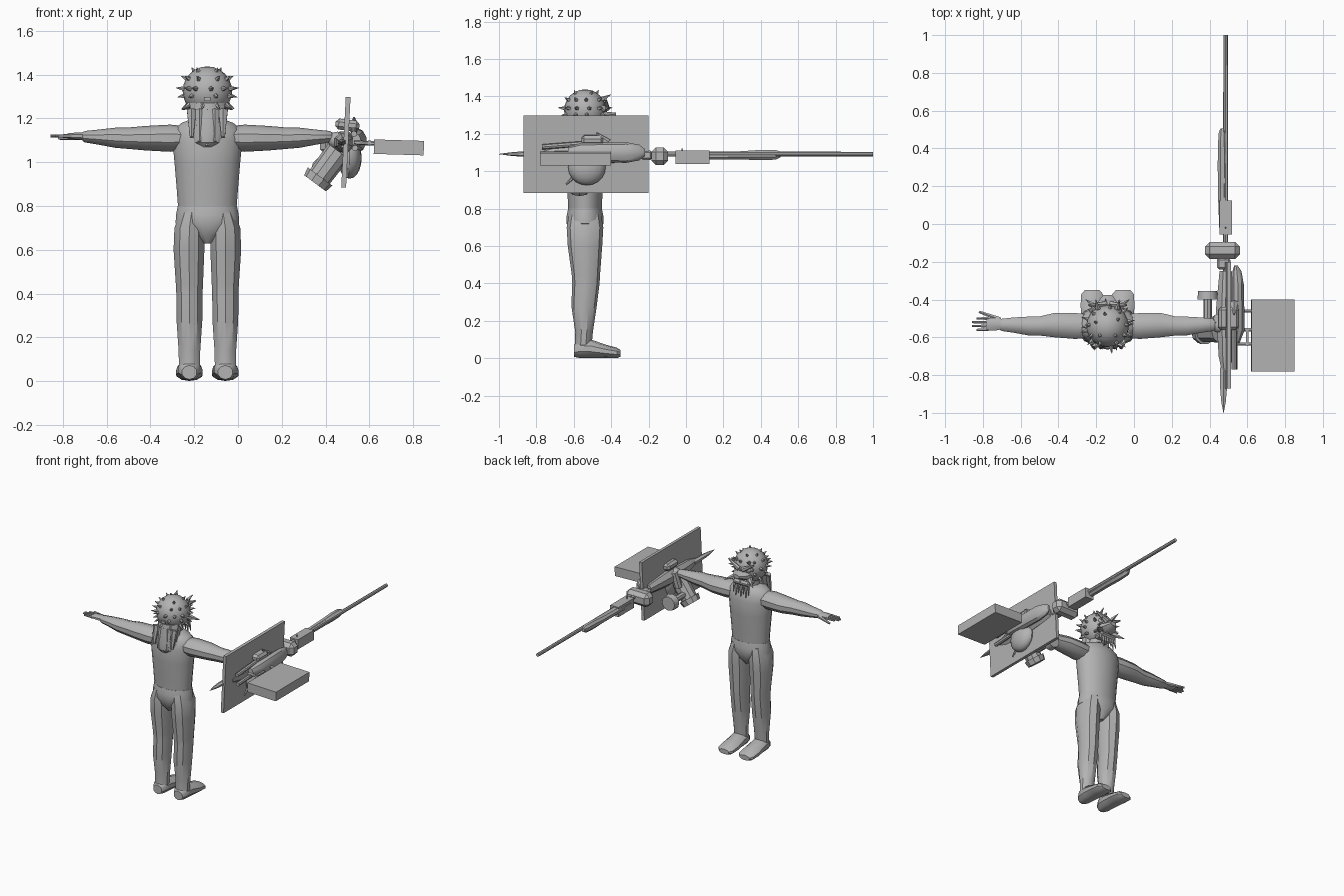
import bpy, bmesh, math, random
from mathutils import Vector

random.seed(4)
cube = bpy.data.objects.get("Cube")
if cube:
    bpy.data.objects.remove(cube, do_unlink=True)

grey = bpy.data.materials.new("plain grey")
grey.use_nodes = True
grey.diffuse_color = (.45, .45, .45, 1)
grey.node_tree.nodes["Principled BSDF"].inputs["Base Color"].default_value = grey.diffuse_color

CX, CY = -.14, -.54   # middle of the body


def finish(name, bm, angle=35):
    bmesh.ops.recalc_face_normals(bm, faces=bm.faces)
    mesh = bpy.data.meshes.new(name)
    bm.to_mesh(mesh)
    bm.free()
    mesh.materials.append(grey)
    ob = bpy.data.objects.new(name, mesh)
    bpy.context.collection.objects.link(ob)
    bpy.ops.object.select_all(action="DESELECT")
    ob.select_set(True)
    bpy.context.view_layer.objects.active = ob
    bpy.ops.object.shade_smooth_by_angle(angle=math.radians(angle))
    return ob


def loft(name, sections, axis="z", sides=12):
    """Skin elliptical rings: (position on axis, centre a, centre b, radius a, radius b)."""
    bm = bmesh.new()
    place = {"x": lambda t, a, b: (t, a, b),
             "y": lambda t, a, b: (a, t, b),
             "z": lambda t, a, b: (a, b, t)}[axis]
    rings = []
    for t, a, b, ra, rb in sections:
        turns = [math.tau * (i + .5) / sides for i in range(sides)]
        rings.append([bm.verts.new(place(t, a + ra * math.cos(u), b + rb * math.sin(u)))
                      for u in turns])
    for low, high in zip(rings, rings[1:]):
        for i in range(sides):
            j = (i + 1) % sides
            bm.faces.new((low[i], low[j], high[j], high[i]))
    bm.faces.new(rings[0])
    bm.faces.new(rings[-1])
    return finish(name, bm)


def tube(name, start, end, r1, r2=None, sides=8):
    """Straight tapered tube between two points."""
    start, end = Vector(start), Vector(end)
    along = end - start
    bm = bmesh.new()
    bmesh.ops.create_cone(bm, cap_ends=True, segments=sides, radius1=r1,
                          radius2=r1 if r2 is None else r2, depth=along.length)
    ob = finish(name, bm)
    ob.rotation_euler = along.to_track_quat("Z", "Y").to_euler()
    ob.location = (start + end) / 2
    return ob


def box(name, centre, size, tilt=0, bevel=0):
    bm = bmesh.new()
    bmesh.ops.create_cube(bm, size=1)
    bmesh.ops.scale(bm, vec=size, verts=bm.verts)
    if bevel:
        bmesh.ops.bevel(bm, geom=bm.edges[:], offset=bevel, segments=1, affect="EDGES")
    ob = finish(name, bm, 20)
    ob.location = centre
    ob.rotation_euler.y = tilt
    return ob


def ball(name, centre, size, sides=16):
    bm = bmesh.new()
    bmesh.ops.create_uvsphere(bm, u_segments=sides, v_segments=sides // 2 + 2, radius=1)
    bmesh.ops.scale(bm, vec=size, verts=bm.verts)
    ob = finish(name, bm)
    ob.location = centre
    return ob


# Torso, hips and neck
loft("torso", [(z, CX, CY, rx, ry) for z, rx, ry in (
    (.79, .135, .09), (.88, .142, .095), (1, .152, .105), (1.1, .162, .108),
    (1.15, .155, .095), (1.18, .12, .08), (1.2, .065, .06))], sides=20)
loft("hips", [(z, CX, CY, rx, ry) for z, rx, ry in (
    (.63, .02, .055), (.67, .08, .085), (.72, .148, .1), (.76, .146, .1),
    (.8, .138, .092))], sides=16)
loft("neck", [(1.17, CX, CY, .065, .06), (1.27, CX, CY, .06, .06)])

# Legs, feet and arms, mirrored about the body
for side, word in ((1, "left"), (-1, "right")):
    x = CX + side * .082
    loft(word + "_leg", [(z, x + side * dx, y, rx, ry) for z, dx, y, rx, ry in (
        (.06, 0, -.55, .05, .045), (.14, 0, -.545, .052, .047),
        (.28, 0, -.545, .062, .068), (.4, 0, -.535, .063, .073),
        (.44, 0, -.535, .065, .075), (.6, .002, -.54, .074, .092),
        (.7, 0, -.54, .072, .098), (.77, -.01, -.54, .055, .085))], sides=10)
    loft(word + "_foot", [(y, x, z, rx, rz) for y, z, rx, rz in (
        (-.6, .04, .035, .032), (-.57, .052, .052, .05), (-.51, .051, .058, .05),
        (-.43, .037, .064, .036), (-.37, .029, .06, .028), (-.35, .026, .04, .018))],
        "y", 10)
    loft(word + "_arm", [(CX + side * d, CY + dy, z, ry, rz) for d, dy, z, ry, rz in (
        (.1, 0, 1.11, .065, .055), (.17, 0, 1.11, .072, .062), (.28, .005, 1.11, .068, .056),
        (.36, 0, 1.11, .053, .049), (.42, 0, 1.112, .052, .046), (.5, .005, 1.115, .042, .034),
        (.56, .006, 1.117, .034, .026), (.57, .006, 1.117, .027, .02))], "x", 10)

# Open hand on the right, closed hand on the left
loft("right_palm", [(x, -.53, z, ry, rz) for x, z, ry, rz in (
    (-.69, 1.118, .028, .02), (-.73, 1.12, .036, .018), (-.78, 1.12, .036, .013))], "x", 8)
for i in range(4):
    y = -.56 + i * .02
    tip = -.835 - .022 * (i in (1, 2))
    tube("right_finger", (-.77, y, 1.12), (tip, y, 1.12), .009, .006, 6)
tube("right_thumb", (-.71, -.505, 1.115), (-.82, -.465, 1.11), .014, .007, 6)
ball("left_fist", (.455, -.535, 1.1), (.045, .045, .04), 10)

# Head with spiked skull
head = Vector((CX, CY, 1.325))
ball("head", head, (.113, .112, .113), 20)
for level, count, reach in ((-.55, 9, .15), (-.2, 8, .14), (.1, 12, .148),
                            (.5, 9, .138), (.82, 5, .132)):
    for i in range(count):
        u = math.tau * (i + .5 * random.random()) / count
        flat = math.sqrt(1 - level * level)
        way = Vector((flat * math.cos(u), flat * math.sin(u), level))
        tube("head_spike", head + way * .1, head + way * reach, .015, .001, 5)
box("skull_plate", (CX, CY - .112, 1.29), (.03, .008, .018))

# Face: brows, eyes, muzzle and hanging tendrils
for side in (-1, 1):
    x = CX + side * .05
    tube("brow", (CX + side * .015, -.425, 1.335), (CX + side * .1, -.43, 1.385), .018, .006, 6)
    ball("eye", (x, -.445, 1.335), (.02, .02, .018), 8)
    tube("cheek_horn", (x, -.45, 1.27), (CX + side * .115, -.4, 1.24), .022, .002, 6)
    tube("brow_horn", (x, -.45, 1.385), (x + side * .012, -.4, 1.41), .014, .001, 5)
loft("muzzle", [(y, CX, z, rx, rz) for y, z, rx, rz in (
    (-.47, 1.29, .075, .04), (-.42, 1.29, .06, .03), (-.375, 1.3, .025, .014))], "y", 8)
box("jaw", (CX, -.46, 1.235), (.13, .08, .035), bevel=.012)
for i in range(7):
    x = CX + (i - 3) * .019
    tube("tendril", (x, -.44, 1.24), (x * 1.05 + .007, -.425, 1.16 - .02 * (i % 2)), .011, .003, 5)

# Hair falling down the back
loft("hair", [(z, CX, y, rx, ry) for z, y, rx, ry in (
    (1.27, -.575, .085, .07), (1.2, -.59, .08, .065), (1.13, -.605, .09, .06),
    (1.09, -.62, .065, .045), (1.07, -.63, .03, .02))], sides=10)
for i in range(5):
    x = CX + (i - 2) * .036
    tube("hair_lock", (x, -.625, 1.24), (x, -.655, 1.075 + .02 * abs(i - 2)), .025, .009, 6)

# Long barrel, fore-end, block and collar
tube("barrel", (.485, -.2, 1.092), (.485, 1, 1.092), .014, .012)
loft("fore_end", [(y, .468, z, rx, rz) for y, z, rx, rz in (
    (-.02, 1.08, .018, .02), (.12, 1.082, .024, .022), (.3, 1.085, .027, .024),
    (.4, 1.087, .026, .03), (.48, 1.088, .022, .028), (.505, 1.09, .012, .016))], "y", 8)
box("barrel_block", (.485, .035, 1.075), (.065, .18, .07))
box("collar", (.468, -.14, 1.08), (.185, .09, .095), bevel=.025)
box("collar_neck", (.475, -.21, 1.085), (.07, .06, .05), bevel=.01)
tube("front_sight", (.485, -.02, 1.1), (.485, -.02, 1.125), .006, .002, 5)

# Broad upright panel and the side case with its bracket
box("panel", (.493, -.535, 1.092), (.022, .67, .414), tilt=.05)
box("side_case", (.735, -.59, 1.068), (.228, .38, .066), tilt=.03)
for y in (-.635, -.56, -.46):
    tube("bracket_rod", (.53, y, 1.09), (.645, y, 1.085), .01, sides=6)
box("bracket_bar", (.6, -.6, 1.09), (.014, .09, .02))

# Receiver, side pod and rear blade
loft("receiver", [(y, .485, z, rx, rz) for y, z, rx, rz in (
    (-.78, 1.09, .022, .025), (-.7, 1.09, .04, .045), (-.45, 1.09, .055, .055),
    (-.25, 1.09, .035, .035))], "y", 8)
loft("side_pod", [(y, x, 1.1, rx, rz) for y, x, rx, rz in (
    (-.63, .54, .02, .03), (-.56, .55, .038, .05), (-.32, .55, .033, .055),
    (-.25, .545, .025, .042), (-.22, .54, .01, .018))], "y", 10)
tube("upper_rail", (.53, -.77, 1.13), (.53, -.45, 1.155), .014)
tube("lower_rail", (.535, -.77, 1.065), (.535, -.45, 1.08), .014)
tube("rail_fin", (.53, -.42, 1.15), (.53, -.48, 1.205), .025, .004, 5)
loft("rear_blade", [(y, .474, 1.092, rx, rz) for y, rx, rz in (
    (-.76, .022, .018), (-.88, .02, .014), (-.94, .014, .009), (-1, .001, .001))], "y", 6)

# Top knob, round housing, drum and grip
box("top_knob", (.5, -.5, 1.17), (.11, .12, .05), tilt=.12, bevel=.015)
ball("round_housing", (.51, -.53, 1.02), (.055, .1, .095), 16)
tube("drum", (.46, -.57, 1.05), (.36, -.57, .915), .06, .055, 10)
tube("drum_cap", (.375, -.57, .935), (.352, -.57, .904), .07, .062, 10)
tube("wheel_axle", (.39, -.57, .97), (.39, -.37, .97), .022)
tube("wheel", (.39, -.4, .97), (.39, -.355, .97), .055, .05, 12)
tube("hand_grip", (.445, -.5, 1.13), (.425, -.52, 1.02), .025, .03, 8)
tube("trigger", (.5, -.6, .97), (.5, -.64, .93), .01, .004, 6)
